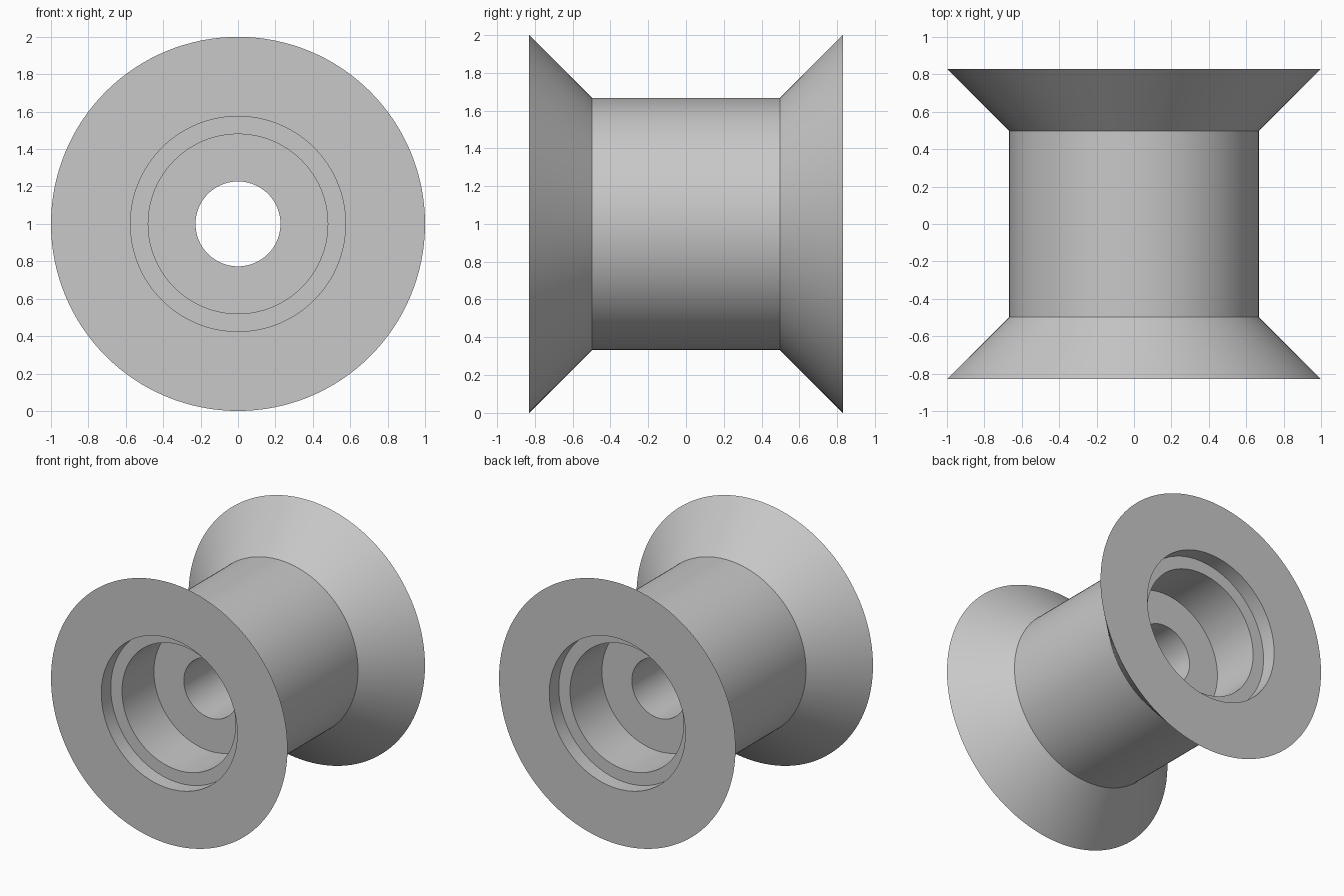
import bpy
import bmesh
from math import pi, cos, sin, radians

cube = bpy.data.objects.get("Cube")
if cube:
    bpy.data.objects.remove(cube, do_unlink=True)

SEGMENTS = 128

grey = bpy.data.materials.new("plain grey")
grey.use_nodes = True
colour = (0.58, 0.58, 0.58, 1)
grey.diffuse_color = colour
grey.node_tree.nodes["Principled BSDF"].inputs["Base Color"].default_value = colour

# Half profile as (radius, distance from middle): drum, flared flange,
# bearing shoulder, bearing seat, axle bore
half = [(0.667, 0.497), (1.0, 0.83), (0.575, 0.83), (0.575, 0.715),
        (0.48, 0.715), (0.48, 0.33), (0.227, 0.33)]
profile = half + [(r, -y) for r, y in reversed(half)]

# Revolve the closed profile around the y axis
bm = bmesh.new()
rings = []
for r, y in profile:
    angles = [2 * pi * i / SEGMENTS for i in range(SEGMENTS)]
    rings.append([bm.verts.new((r * cos(a), y, 1 + r * sin(a))) for a in angles])
for k, ring in enumerate(rings):
    after = rings[(k + 1) % len(rings)]
    for i in range(SEGMENTS):
        j = (i + 1) % SEGMENTS
        bm.faces.new((ring[i], ring[j], after[j], after[i]))
bmesh.ops.recalc_face_normals(bm, faces=bm.faces)

mesh = bpy.data.meshes.new("flanged_roller")
bm.to_mesh(mesh)
bm.free()
mesh.materials.append(grey)
roller = bpy.data.objects.new("flanged_roller", mesh)
bpy.context.collection.objects.link(roller)

# Smooth round walls with crisp rims
bpy.ops.object.select_all(action="DESELECT")
roller.select_set(True)
bpy.context.view_layer.objects.active = roller
bpy.ops.object.shade_smooth_by_angle(angle=radians(30))
